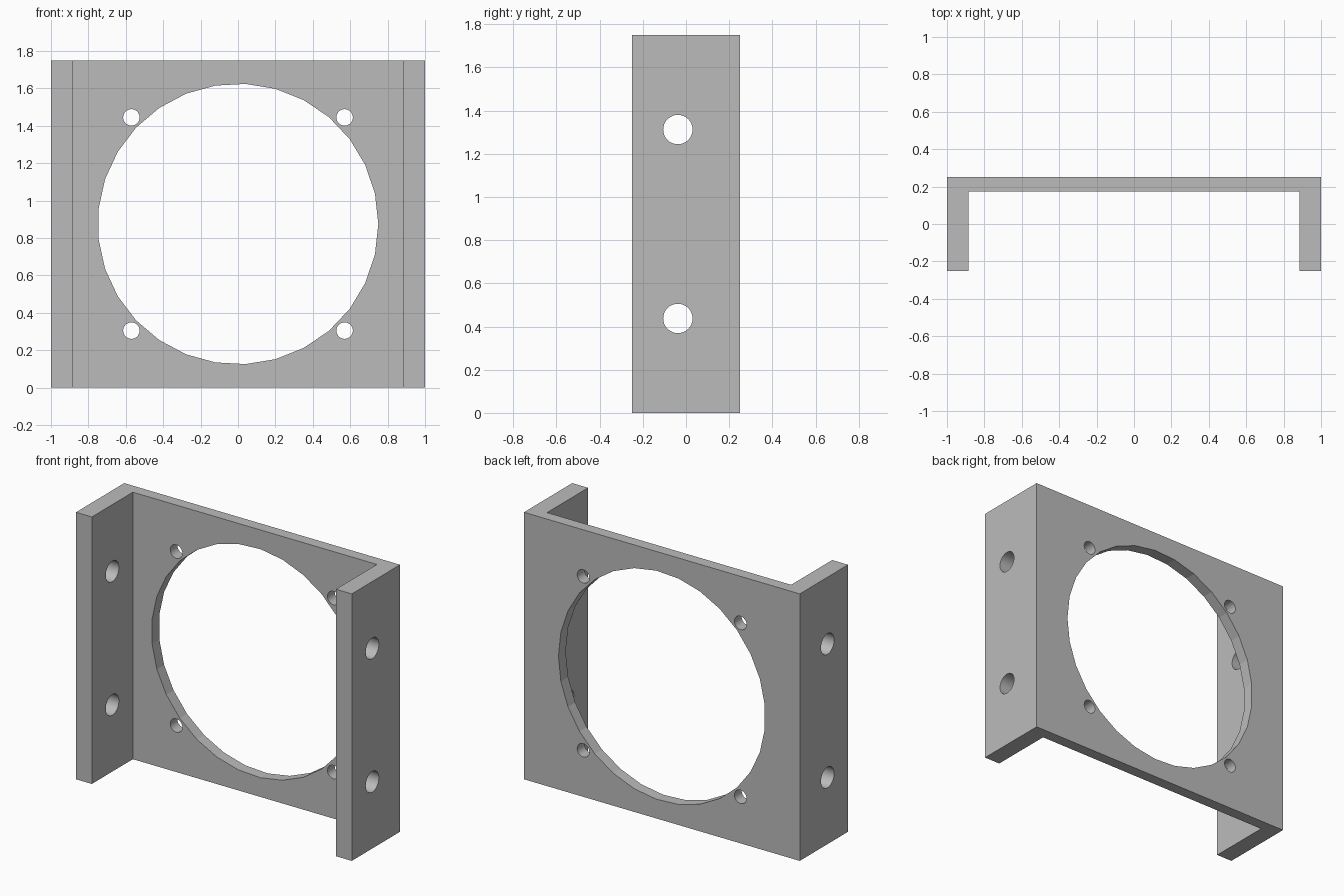
import bpy
import bmesh
from math import pi, radians
from mathutils import Matrix, Vector

cube = bpy.data.objects.get("Cube")
if cube:
    bpy.data.objects.remove(cube, do_unlink=True)

HEIGHT = 1.75
HALF_DEPTH = 0.25
WALL_INNER = 0.885
PLATE_FRONT = 0.175

grey = bpy.data.materials.new("plain_grey")
grey.use_nodes = True
colour = (0.5, 0.5, 0.5, 1)
grey.diffuse_color = colour
grey.node_tree.nodes["Principled BSDF"].inputs["Base Color"].default_value = colour


def make_object(name, bm):
    bmesh.ops.recalc_face_normals(bm, faces=bm.faces)
    mesh = bpy.data.meshes.new(name)
    bm.to_mesh(mesh)
    bm.free()
    mesh.materials.append(grey)
    obj = bpy.data.objects.new(name, mesh)
    bpy.context.collection.objects.link(obj)
    return obj


def add_cylinder(bm, centre, radius, depth, sides, rotation):
    # First vertex points along +x before rotation
    ring = [bm.verts.new(Matrix.Rotation(2 * pi * i / sides, 3, 'Z') @ Vector((radius, 0, -depth / 2)))
            for i in range(sides)]
    face = bm.faces.new(ring)
    ext = bmesh.ops.extrude_face_region(bm, geom=[face])
    top = [v for v in ext["geom"] if isinstance(v, bmesh.types.BMVert)]
    bmesh.ops.translate(bm, verts=top, vec=(0, 0, depth))
    bmesh.ops.transform(bm, verts=ring + top, matrix=Matrix.Translation(centre) @ rotation)


# U-shaped bracket: back plate with two side flanges
half = [(1, HALF_DEPTH), (1, -HALF_DEPTH), (WALL_INNER, -HALF_DEPTH), (WALL_INNER, PLATE_FRONT)]
profile = half + [(-x, y) for x, y in reversed(half)]
bm = bmesh.new()
base = bm.faces.new([bm.verts.new((x, y, 0)) for x, y in profile])
ext = bmesh.ops.extrude_face_region(bm, geom=[base])
bmesh.ops.translate(bm, vec=(0, 0, HEIGHT),
                    verts=[v for v in ext["geom"] if isinstance(v, bmesh.types.BMVert)])
bracket = make_object("mounting_bracket", bm)

# Cutters for the large opening, plate screw holes and flange bolt holes
along_y = Matrix.Rotation(radians(90), 4, 'X')
along_x = Matrix.Rotation(radians(90), 4, 'Y')
mid_y = (PLATE_FRONT + HALF_DEPTH) / 2
mid_z = HEIGHT / 2
flange_y = (PLATE_FRONT - HALF_DEPTH) / 2
bm = bmesh.new()
add_cylinder(bm, (0, mid_y, mid_z), 0.75, 0.2, 29, along_y)
for sx in (-1, 1):
    for sz in (-1, 1):
        add_cylinder(bm, (sx * 0.57, mid_y, mid_z + sz * 0.57), 0.044, 0.2, 32, along_y)
        add_cylinder(bm, (sx * 0.94, flange_y, mid_z + sz * HEIGHT / 4), 0.068, 0.2, 32, along_x)
cutter = make_object("hole_cutter", bm)
cutter.hide_render = True

# Cut the holes, then discard the cutter
cut = bracket.modifiers.new("holes", 'BOOLEAN')
cut.operation = 'DIFFERENCE'
cut.solver = 'EXACT'
cut.object = cutter
bpy.ops.object.select_all(action='DESELECT')
bpy.context.view_layer.objects.active = bracket
bracket.select_set(True)
bpy.ops.object.modifier_apply(modifier=cut.name)
bpy.data.objects.remove(cutter, do_unlink=True)

# Small holes read smooth, the large opening stays faceted
bpy.ops.object.shade_smooth_by_angle(angle=radians(12))
